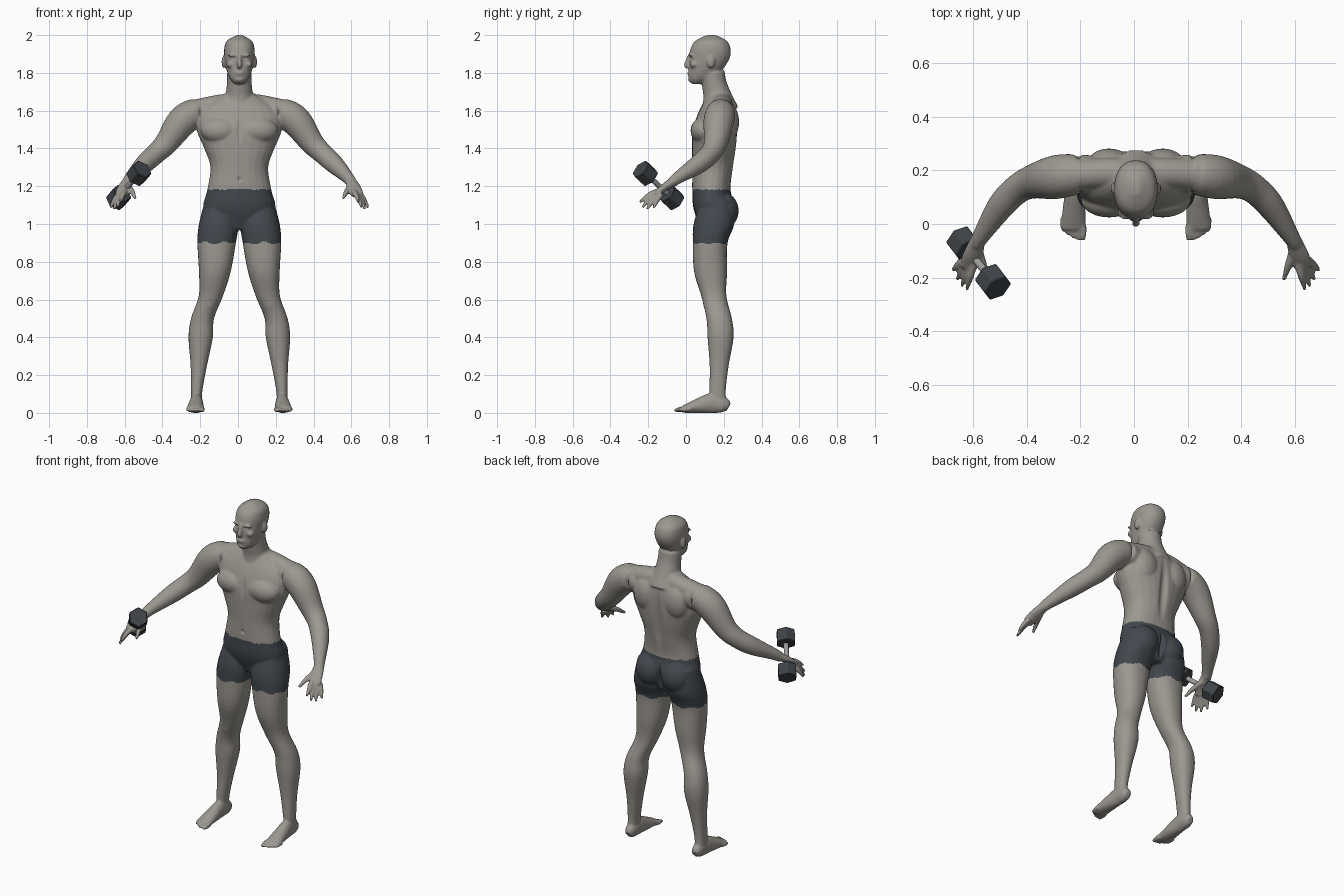
import bpy, bmesh, math
from mathutils import Vector, Matrix

cube = bpy.data.objects.get("Cube")
if cube:
    bpy.data.objects.remove(cube, do_unlink=True)


def material(name, rgb):
    m = bpy.data.materials.new(name)
    m.use_nodes = True
    m.diffuse_color = (*rgb, 1)
    bsdf = m.node_tree.nodes["Principled BSDF"]
    bsdf.inputs["Base Color"].default_value = (*rgb, 1)
    return m


skin = material("warm grey skin", (.33, .31, .28))
cloth = material("dark slate cloth", (.055, .065, .077))
iron = material("dark iron", (.05, .058, .067))
steel = material("handle steel", (.33, .33, .32))

bm = bmesh.new()


def smooth_rows(rows, steps=5):
    """Catmull-Rom interpolation between the given rows."""
    rows = [Vector(r) for r in rows]
    padded = [rows[0]] + rows + [rows[-1]]
    out = []
    for before, start, end, after in zip(padded, padded[1:], padded[2:], padded[3:]):
        leave, arrive = (end - before) / 2, (after - start) / 2
        for k in range(steps):
            t = k / steps
            ease = t * t * (3 - 2 * t)
            out.append(start.lerp(end, ease) + leave * (t * (1 - t) ** 2)
                       - arrive * (t * t * (1 - t)))
    return out + [rows[-1]]


def loft(rings):
    """Skin a list of rings and close both ends."""
    loops = [[bm.verts.new(point) for point in ring] for ring in rings]
    for lower, upper in zip(loops, loops[1:]):
        for i in range(len(lower)):
            bm.faces.new((lower[i - 1], lower[i], upper[i], upper[i - 1]))
    bm.faces.new(loops[0][::-1])
    bm.faces.new(loops[-1])


def circle(sides=24, power=1):
    for i in range(sides):
        angle = math.tau * i / sides
        c, s = math.cos(angle), math.sin(angle)
        yield math.copysign(abs(c) ** power, c), math.copysign(abs(s) ** power, s)


def stack(rows, side=1):
    """Level rings: height, then the x extent and the y extent."""
    rings = []
    for z, left, right, front, back in smooth_rows(rows):
        middle = Vector((left + right, front + back)) / 2
        half = Vector((right - left, back - front)) / 2
        rings.append([((middle.x + half.x * c) * side, middle.y + half.y * s, z)
                      for c, s in circle(power=.9)])
    loft(rings)


def centred(rows):
    stack([(z, -width, width, front, back) for z, width, front, back in rows])


def tube(rows, side=1):
    """Rings across a path: position, half width and half thickness."""
    points = smooth_rows(rows)
    rings = []
    for i, row in enumerate(points):
        step = points[min(i + 1, len(points) - 1)] - points[max(i - 1, 0)]
        along = Vector(step[:3]).normalized()
        across = Vector((1, 0, 0))
        across = (across - along * across.dot(along)).normalized()
        normal = along.cross(across)
        ring = [Vector(row[:3]) + across * (row[3] * c) + normal * (row[4] * s)
                for c, s in circle()]
        rings.append([(p.x * side, p.y, p.z) for p in ring])
    loft(rings)


def round_tube(rows, side=1):
    tube([(*row, row[3]) for row in rows], side)


def lump(position, size, side=1):
    x, y, z = position
    place = Matrix.Translation((x * side, y, z)) @ Matrix.Diagonal((*size, 1))
    bmesh.ops.create_uvsphere(bm, u_segments=24, v_segments=16, radius=1, matrix=place)


# Torso and neck
centred([(.97, .12, .08, .22), (1.08, .19, .04, .26), (1.18, .17, .033, .236),
         (1.3, .153, .033, .25), (1.4, .186, .032, .265), (1.5, .225, .036, .272),
         (1.6, .21, .07, .265), (1.69, .08, .12, .23)])
round_tube([(0, .18, 1.6, .1), (0, .165, 1.68, .075), (0, .15, 1.74, .066), (0, .14, 1.8, .065)])

# Head, nose and mouth
centred([(1.742, .025, .03, .08), (1.77, .05, .015, .14), (1.82, .069, .017, .195),
         (1.88, .08, .018, .232), (1.93, .08, .025, .236), (1.97, .066, .05, .215),
         (2, .015, .11, .16)])
round_tube([(0, .022, 1.9, .01), (0, .01, 1.865, .012), (0, .003, 1.84, .015), (0, .015, 1.83, .01)])
for z in (1.793, 1.803):
    lump((0, .018, z), (.023, .012, .006))
lump((0, .024, 1.764), (.022, .014, .013))


def digit(base, tip, lift, radius, side):
    """One tapering finger or toe with a raised knuckle."""
    knuckle = base.lerp(tip, .5) + Vector((0, 0, lift))
    round_tube([(*base, radius), (*knuckle, radius * .9), (*tip, radius * .5)], side)


for side in (1, -1):
    # Brow, cheek and ear
    lump((.032, .028, 1.893), (.03, .013, .008), side)
    lump((.047, .042, 1.845), (.022, .022, .018), side)
    lump((.083, .132, 1.858), (.011, .021, .033), side)
    # Chest, shoulder blade, buttock and kneecap
    lump((.1, .09, 1.495), (.105, .066, .07), side)
    lump((.1, .225, 1.54), (.08, .056, .1), side)
    lump((.09, .2, 1.07), (.088, .079, .095), side)
    lump((.165, .115, .585), (.035, .025, .045), side)
    # Trapezius
    round_tube([(0, .19, 1.64, .05), (.1, .19, 1.63, .056), (.27, .18, 1.59, .06)], side)
    # Arm
    round_tube([(.16, .185, 1.58, .07), (.235, .183, 1.585, .078), (.305, .173, 1.54, .081),
                (.385, .157, 1.43, .063), (.44, .13, 1.375, .055), (.5, .07, 1.32, .051),
                (.57, -.035, 1.25, .034), (.594, -.075, 1.22, .028)], side)
    # Palm, fanned fingers and thumb
    tube([(.588, -.06, 1.23, .028, .025), (.608, -.12, 1.19, .038, .02),
          (.627, -.165, 1.153, .034, .013)], side)
    for i in range(4):
        fan = i / 3
        base = Vector((.604, -.15, 1.175)).lerp(Vector((.64, -.13, 1.155)), fan)
        tip = Vector((.63, -.245, 1.115)).lerp(Vector((.682, -.172, 1.085)), fan)
        tip += Vector((0, -.012, -.02)) * math.sin(math.pi * fan)
        digit(base, tip, .008, .015, side)
    digit(Vector((.585, -.1, 1.195)), Vector((.55, -.208, 1.135)), .006, .016, side)
    # Leg
    stack([(1.13, .03, .18, .08, .25), (1, .006, .214, .04, .255), (.9, .018, .222, .036, .22),
           (.75, .045, .214, .042, .218), (.62, .086, .215, .08, .214), (.5, .134, .256, .108, .243),
           (.4, .14, .269, .114, .252), (.25, .171, .258, .125, .226),
           (.12, .195, .256, .124, .211), (.05, .2, .256, .13, .215)], side)
    # Foot and toes
    tube([(.226, .226, .03, .02, .022), (.226, .2, .042, .031, .042), (.227, .14, .052, .034, .054),
          (.23, .06, .036, .042, .038), (.234, -.02, .018, .047, .018)], side)
    for i in range(5):
        x, reach = .197 + .0185 * i, .002 * i * i - .063
        digit(Vector((x, reach + .055, .019)), Vector((x, reach, .012)), .002,
              .0115 if i else .015, side)

# Fuse the parts into one skin
raw = bpy.data.meshes.new("body_parts")
bm.to_mesh(raw)
bm.free()
body = bpy.data.objects.new("body", raw)
bpy.context.collection.objects.link(body)
remesh = body.modifiers.new("fuse", 'REMESH')
remesh.mode = 'VOXEL'
remesh.voxel_size = .0065
soften = body.modifiers.new("soften", 'SMOOTH')
soften.iterations = 5
mesh = bpy.data.meshes.new_from_object(body.evaluated_get(bpy.context.evaluated_depsgraph_get()))
body.modifiers.clear()
body.data = mesh
body.location.x = .007

# Sculpted hollows: centre, reach and push
hollows = [((0, .27, 1.4), (.035, .08, .24), -.016),   # spine
           ((0, .25, 1.06), (.016, .08, .09), -.03),   # between buttocks
           ((0, .03, 1.5), (.02, .05, .09), .008),     # breastbone
           ((0, .03, 1.235), (.014, .03, .018), .01)]  # navel
for side in (1, -1):
    hollows.append(((.03 * side, .02, 1.879), (.021, .03, .011), .007))  # eye socket
for v in mesh.vertices:
    for centre, reach, push in hollows:
        near = 1 - sum(((p - c) / r) ** 2 for p, c, r in zip(v.co, centre, reach))
        if near > 0:
            v.co.y += push * near ** 2
    v.co.z = max(v.co.z, 0)

# Shorts are coloured by height
mesh.materials.clear()
mesh.materials.append(skin)
mesh.materials.append(cloth)
for face in mesh.polygons:
    x, y, z = face.center
    hem = .9 + .008 * math.sin(x * 60) * math.sin(y * 40)
    face.material_index = int(abs(x) < .3 and hem < z < 1.183)
    face.use_smooth = True

# Dumbbell
low, high = Vector((-.632, -.075, 1.14)), Vector((-.525, -.215, 1.268))
axis = high - low


def prism(name, position, sides, radius, length, colour):
    bpy.ops.mesh.primitive_cylinder_add(vertices=sides, radius=radius, depth=length,
                                        location=position,
                                        rotation=axis.to_track_quat('Z', 'Y').to_euler())
    part = bpy.context.object
    part.name = name
    part.data.materials.append(colour)
    return part


for name, position in (("dumbbell_lower_head", low), ("dumbbell_upper_head", high)):
    bevel = prism(name, position, 6, .057, .08, iron).modifiers.new("edge", 'BEVEL')
    bevel.width = .004
prism("dumbbell_handle", (low + high) / 2, 20, .014, axis.length, steel)
bpy.ops.object.shade_smooth_by_angle()
